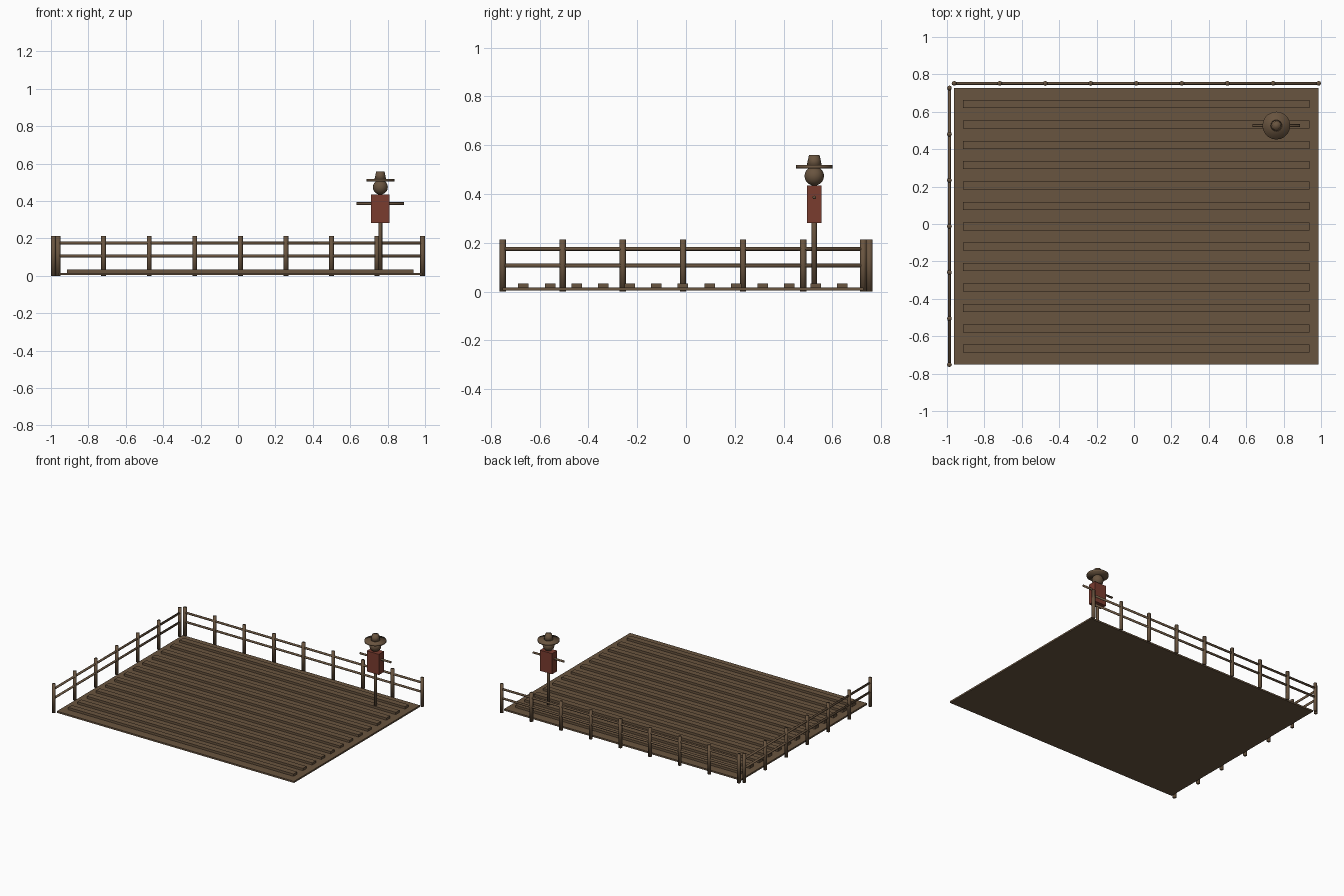
import bpy, math

if "Cube" in bpy.data.objects:
    bpy.data.objects.remove(bpy.data.objects["Cube"])

def material(name, rgb):
    m = bpy.data.materials.new(name)
    m.diffuse_color = (*rgb, 1)
    m.use_nodes = True
    m.node_tree.nodes["Principled BSDF"].inputs["Base Color"].default_value = m.diffuse_color
    return m

WOOD = material("brown_wood", (0.141, 0.089, 0.050))
SHIRT = material("red_cloth", (0.195, 0.045, 0.028))

def finish(name, mat, smooth):
    ob = bpy.context.object
    ob.name = name
    ob.data.materials.append(mat)
    if smooth:
        bpy.ops.object.shade_smooth()
    return ob

def box(name, x0, x1, y0, y1, z0, z1, mat=WOOD):
    bpy.ops.mesh.primitive_cube_add(size=1, location=((x0 + x1) / 2, (y0 + y1) / 2, (z0 + z1) / 2))
    bpy.context.object.scale = (x1 - x0, y1 - y0, z1 - z0)
    bpy.ops.object.transform_apply(location=False, rotation=False, scale=True)
    return finish(name, mat, False)

def cone(name, x, y, z0, z1, r0, r1, sides=8):
    bpy.ops.mesh.primitive_cone_add(vertices=sides, radius1=r0, radius2=r1, depth=z1 - z0,
                                    location=(x, y, (z0 + z1) / 2))
    return finish(name, WOOD, True)

def rod(name, centre, length, radius, axis):
    rot = (0, math.pi / 2, 0) if axis == "x" else (math.pi / 2, 0, 0)
    bpy.ops.mesh.primitive_cylinder_add(vertices=8, radius=radius, depth=length,
                                        location=centre, rotation=rot)
    return finish(name, WOOD, True)

# Field extents; fences sit just outside the left and back edges
X0, X1, Y0, Y1 = -0.962, 0.987, -0.752, 0.727
FX, FY = -0.987, 0.752
CX, CY = (X0 + X1) / 2, (Y0 + Y1) / 2

# Soil slab and ploughed ridges
box("field", X0, X1, Y0, Y1, 0.004, 0.016)
for i in range(13):
    y = CY + (i - 6) * 0.109
    box(f"ridge_{i + 1}", CX - 0.926, CX + 0.926, y - 0.0215, y + 0.0215, 0.015, 0.033)

# Fence posts
for i in range(9):
    cone(f"back_post_{i + 1}", X0 + (X1 - X0) * i / 8, FY, 0, 0.213, 0.013, 0.013)
for i in range(7):
    cone(f"left_post_{i + 1}", FX, Y0 + (Y1 - Y0) * i / 6, 0, 0.213, 0.013, 0.013)

# Fence rails
for label, z in (("lower", 0.106), ("upper", 0.175)):
    rod(f"back_{label}_rail", (CX, FY, z), X1 - X0, 0.008, "x")
    rod(f"left_{label}_rail", (FX, CY, z), Y1 - Y0, 0.008, "y")

# Scarecrow: pole, arms, shirt, head, hat
SX, SY = 0.761, 0.526
cone("scarecrow_pole", SX, SY, 0.012, 0.43, 0.0107, 0.0107)
rod("scarecrow_arms", (SX, SY, 0.386), 0.255, 0.0075, "x")
box("scarecrow_shirt", SX - 0.05, SX + 0.05, SY - 0.03, SY + 0.03, 0.282, 0.435, SHIRT)
bpy.ops.mesh.primitive_uv_sphere_add(segments=16, ring_count=10, radius=0.04, location=(SX, SY, 0.474))
finish("scarecrow_head", WOOD, True)
cone("hat_brim", SX, SY, 0.505, 0.518, 0.0745, 0.0745, 20)
cone("hat_crown", SX, SY, 0.512, 0.559, 0.032, 0.022, 16)
